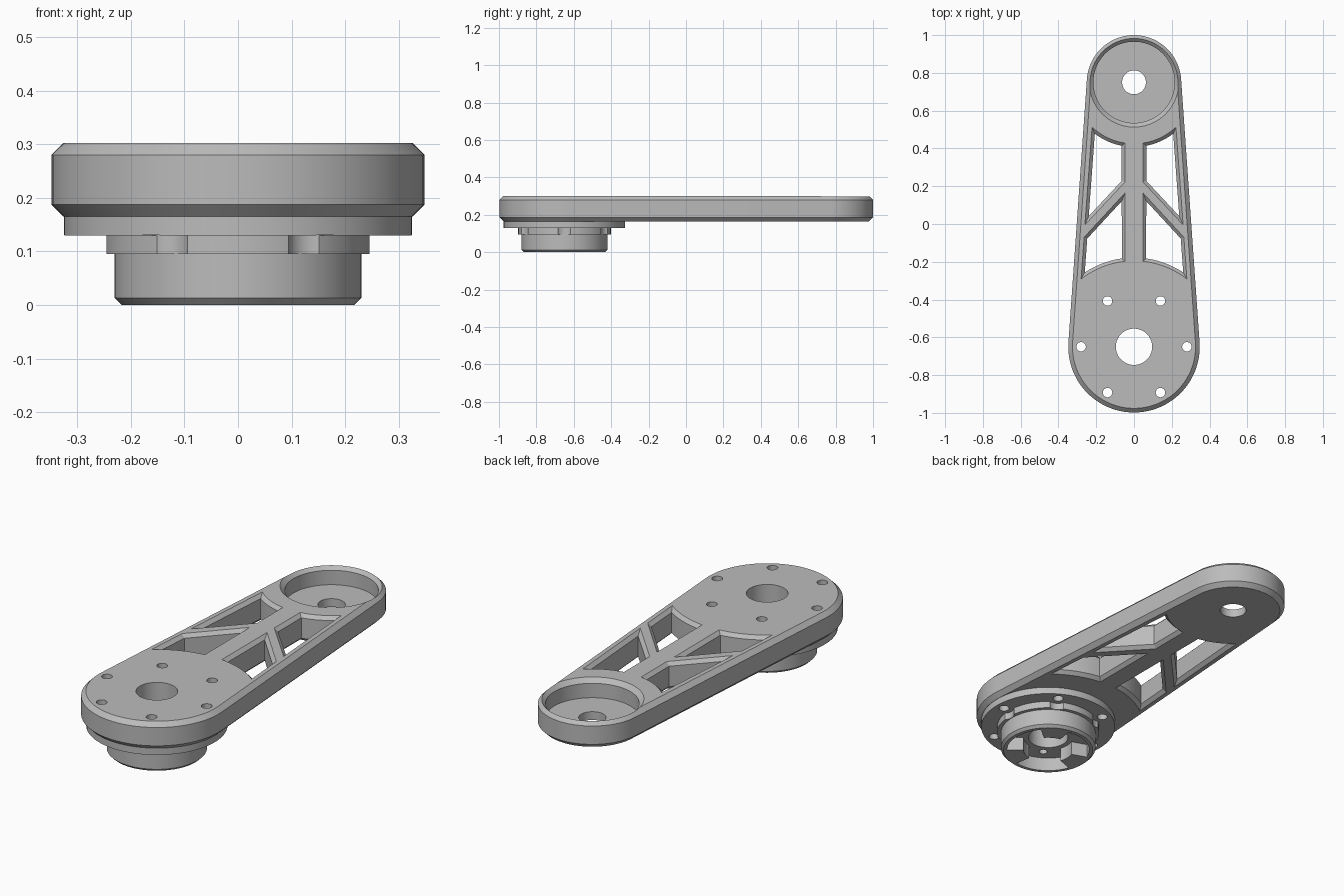
import bpy, bmesh
from math import sin, cos, radians, atan2, degrees
from mathutils import Vector

cube = bpy.data.objects.get("Cube")
if cube:
    bpy.data.objects.remove(cube, do_unlink=True)

metal = bpy.data.materials.new("grey_metal")
metal.use_nodes = True
GREY = (0.5, 0.5, 0.5, 1)
metal.diffuse_color = GREY
metal.node_tree.nodes["Principled BSDF"].inputs["Base Color"].default_value = GREY

BIG, SMALL = (0, -0.65), (0, 0.75)      # axes of the two round ends
BOTTOM, TOP, BEVEL = 0.165, 0.302, 0.022


def arc(center, r, a0, a1, n):
    """Points along an arc, angles in degrees."""
    steps = [radians(a0 + (a1 - a0) * i / n) for i in range(n + 1)]
    return [Vector((center[0] + r * cos(a), center[1] + r * sin(a))) for a in steps]


def circle(center, r, n=72):
    return arc(center, r, 0, 360, n)[:-1]


def inset(pts, d):
    """Mitred inward offset of a counter-clockwise outline."""
    out = []
    for i, p in enumerate(pts):
        e0 = (p - pts[i - 1]).normalized()
        e1 = (pts[(i + 1) % len(pts)] - p).normalized()
        n0, n1 = Vector((-e0.y, e0.x)), Vector((-e1.y, e1.x))
        out.append(p + (n0 + n1) * d / (1 + n0.dot(n1)))
    return out


def loft(name, rings):
    """Closed solid through (outline, z) rings listed from bottom to top."""
    bm = bmesh.new()
    loops = [[bm.verts.new((p.x, p.y, z)) for p in pts] for pts, z in rings]
    for a, b in zip(loops, loops[1:]):
        for i in range(len(a)):
            j = (i + 1) % len(a)
            bm.faces.new((a[i], a[j], b[j], b[i]))
    bm.faces.new(loops[0][::-1])
    bm.faces.new(loops[-1])
    me = bpy.data.meshes.new(name)
    bm.to_mesh(me)
    bm.free()
    me.materials.append(metal)
    ob = bpy.data.objects.new(name, me)
    bpy.context.collection.objects.link(ob)
    return ob


def drill(center, r, z0, z1, n=72):
    pts = circle(center, r, n)
    return loft("cutter", [(pts, z0), (pts, z1)])


def carve(ob, cutters):
    """Subtract the cutters, then shade smoothly with crisp edges."""
    bpy.ops.object.select_all(action='DESELECT')
    bpy.context.view_layer.objects.active = ob
    ob.select_set(True)
    for c in cutters:
        c.hide_render = True
        mod = ob.modifiers.new("cut", 'BOOLEAN')
        mod.operation, mod.solver, mod.object = 'DIFFERENCE', 'EXACT', c
        bpy.ops.object.modifier_apply(modifier=mod.name)
        bpy.data.objects.remove(c, do_unlink=True)
    bpy.ops.object.shade_smooth_by_angle(angle=radians(25))


def around(r, start, count):
    return [arc(BIG, r, a, a, 1)[0] for a in range(start, start + 360, 360 // count)]


def bolt_holes():
    return [drill(p, 0.025, 0.1, 0.35, 24) for p in around(0.28, 0, 6)]


# Tapered arm with chamfered rim
tilt = 4
outline = arc(SMALL, 0.25, tilt, 180 - tilt, 40) + arc(BIG, 0.348, 180 - tilt, 360 + tilt, 48)
edge = inset(outline, BEVEL)
arm = loft("arm", [(edge, BOTTOM), (outline, BOTTOM + BEVEL),
                   (outline, TOP - BEVEL), (edge, TOP)])


# Truss windows, chamfered on both faces
def window(pts):
    w, low = 0.017, inset(pts, 0.017)
    return loft("cutter", [(pts, BOTTOM - 0.05), (pts, BOTTOM), (low, BOTTOM + w),
                           (low, TOP - w), (pts, TOP), (pts, TOP + 0.05)])


upper = arc(SMALL, 0.325, -46.9, -81.5, 10) + [Vector((0.048, 0.222)), Vector((0.26, -0.005))]
lower = arc(BIG, 0.455, 84, 52, 10) + [Vector((0.264, -0.07)), Vector((0.048, 0.164))]
cuts = []
for pts in (upper, lower):
    cuts.append(window(pts))
    cuts.append(window([Vector((-p.x, p.y)) for p in reversed(pts)]))

# Bearing pocket and through holes
cuts.append(loft("cutter", [(circle(SMALL, r), z) for r, z in
                            ((0.215, 0.207), (0.215, TOP - BEVEL), (0.265, TOP + 0.028))]))
cuts.append(drill(SMALL, 0.063, 0.1, 0.4))
cuts.append(drill(BIG, 0.096, 0.1, 0.4))
carve(arm, cuts + bolt_holes())

# Stepped hub under the large end
steps = ((0.217, 0), (0.23, 0.013), (0.23, 0.095), (0.248, 0.095),
         (0.248, 0.13), (0.325, 0.13), (0.325, BOTTOM))
hub = loft("hub", [(circle(BIG, r), z) for r, z in steps])

# Hub cavity with three wedge-shaped bosses
cavity = []
for a in (0, 120, 240):
    cavity += arc(BIG, 0.2, a - 40, a + 40, 20) + arc(BIG, 0.12, a + 40, a + 80, 8)
hub_cuts = [loft("cutter", [(cavity, -0.05), (cavity, 0.07)]),
            drill(BIG, 0.096, -0.1, 0.3)]
hub_cuts += [drill(p, 0.02, 0.05, 0.12, 24) for p in around(0.14, 0, 3)]
# Bolt head clearance notches
hub_cuts += [drill(p, 0.048, 0.08, 0.1302, 36) for p in around(0.28, 0, 6)]
carve(hub, hub_cuts + bolt_holes())
